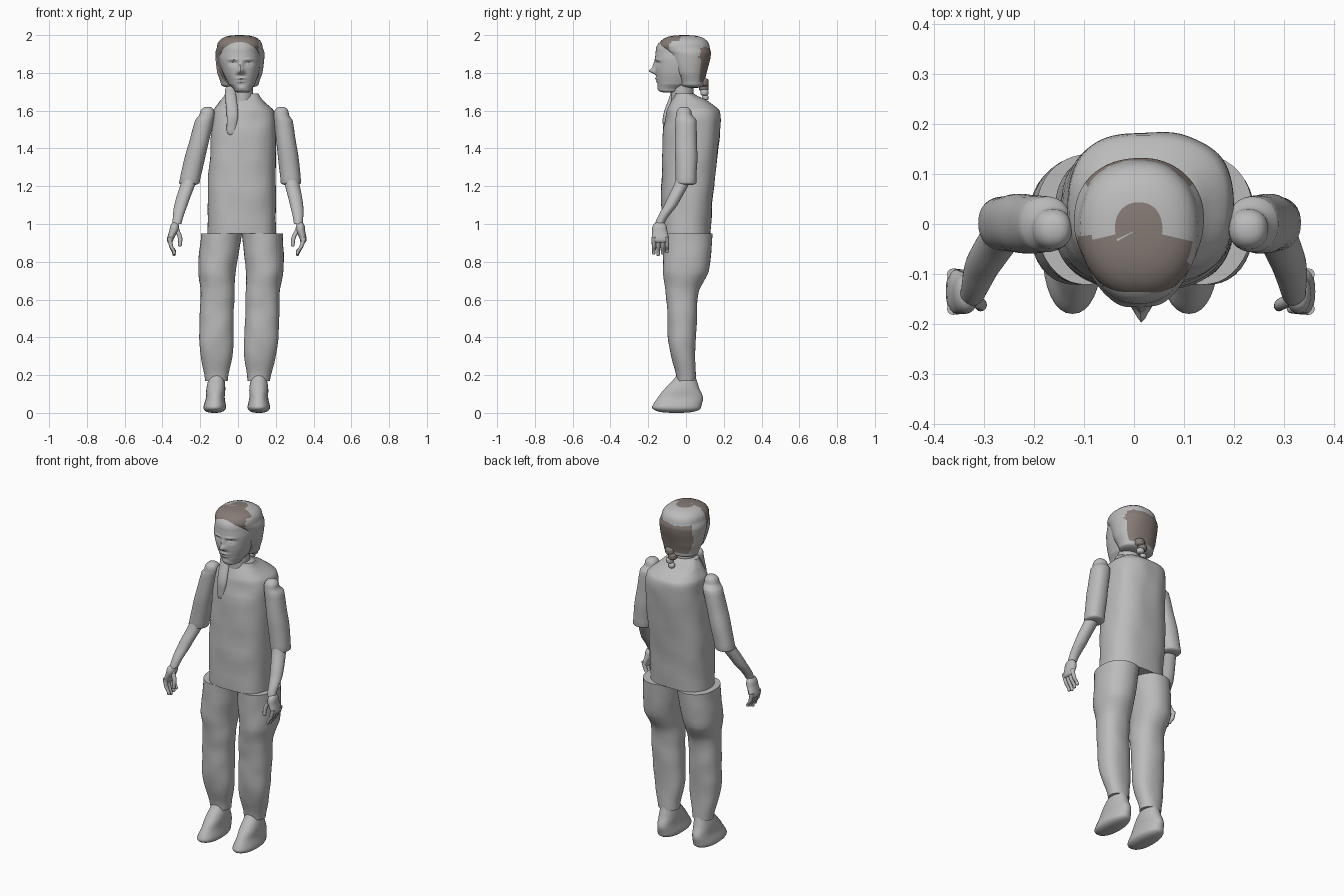
import bpy, bmesh, math
from mathutils import Vector, noise

if "Cube" in bpy.data.objects:
    bpy.data.objects.remove(bpy.data.objects["Cube"])


def material(name, red, green, blue):
    mat = bpy.data.materials.new(name)
    mat.use_nodes = True
    mat.diffuse_color = (red, green, blue, 1)
    shader = mat.node_tree.nodes["Principled BSDF"]
    shader.inputs["Base Color"].default_value = mat.diffuse_color
    return mat


grey = material("plain grey", .5, .5, .5)
brown = material("hair brown", .24, .2, .18)


def smooth_rings(rings, steps):
    """Blend the cross-sections with a Catmull-Rom curve, keeping height even."""
    result = []
    last = len(rings) - 1
    for index in range(last):
        before, start, end, after = (
            rings[min(max(index + offset, 0), last)] for offset in (-1, 0, 1, 2))
        for step in range(steps):
            t = step / steps
            ring = []
            for a, b, c, d in zip(before, start, end, after):
                ring.append(b + t * ((c - a) + t * ((a + a - 5 * b + 4 * c - d)
                            + t * (3 * b - a - 3 * c + d))) / 2)
            ring[0] = start[0] + (end[0] - start[0]) * t
            result.append(ring)
    return result + [list(rings[-1])]


def dome(ring, height, steps=6):
    """Shrinking cross-sections that round off an end, up or down."""
    z, x, y, width, depth = ring
    result = []
    for step in range(1, steps):
        angle = math.pi / 2 * step / steps
        scale = math.cos(angle) ** .7
        result.append((z + height * math.sin(angle), x, y, width * scale, depth * scale))
    result.append((z + height, x, y, width * .1, depth * .1))
    return result


def loft(name, rings, mat=grey, sides=32, steps=6, power=2.2,
         top=0, bottom=0, wrinkle=0, shape=None):
    """Skin cross-sections (z, x, y, half width, half depth), with domed ends."""
    rings = smooth_rings(rings, steps)
    if top:
        rings = rings + dome(rings[-1], top)
    if bottom:
        rings = dome(rings[0], -bottom)[::-1] + rings
    bm = bmesh.new()
    loops = []
    for z, x, y, width, depth in rings:
        loop = []
        for side in range(sides):
            angle = math.tau * side / sides
            c, s = math.cos(angle), math.sin(angle)
            point = Vector((x + width * math.copysign(abs(c) ** (2 / power), c),
                            y + depth * math.copysign(abs(s) ** (2 / power), s), z))
            point += Vector((c, s, 0)) * noise.noise(point * 10) * wrinkle
            loop.append(bm.verts.new(shape(point) if shape else point))
        loops.append(loop)
    for low, high in zip(loops, loops[1:]):
        for side in range(sides):
            following = (side + 1) % sides
            bm.faces.new((low[side], low[following], high[following], high[side]))
    bm.faces.new(loops[0])
    bm.faces.new(loops[-1])
    bmesh.ops.recalc_face_normals(bm, faces=bm.faces)
    mesh = bpy.data.meshes.new(name)
    bm.to_mesh(mesh)
    bm.free()
    mesh.materials.append(mat)
    part = bpy.data.objects.new(name, mesh)
    bpy.context.collection.objects.link(part)
    bpy.ops.object.select_all(action="DESELECT")
    part.select_set(True)
    bpy.context.view_layer.objects.active = part
    bpy.ops.object.shade_smooth_by_angle(angle=math.radians(50))
    return part


def tube(name, points, **options):
    """Round limb through (z, x, y, radius) points."""
    return loft(name, [(z, x, y, r, r) for z, x, y, r in points], power=2, **options)


def to_right(offset, pivot, lean):
    """Mirror points to the right side, with a sideways lean."""
    return lambda p: Vector((offset - p.x + (p.z - pivot) * lean, p.y, p.z))


# Shirt and neck
loft("shirt", [(.95, .02, 0, .18, .13), (1.2, .02, .01, .18, .14),
               (1.5, .03, .03, .17, .15), (1.6, .03, .04, .16, .14),
               (1.65, .02, .02, .12, .1), (1.69, .02, -.01, .09, .05)],
     sides=64, power=2.5, wrinkle=.006)
tube("neck", [(1.6, .02, -.02, .06), (1.8, .02, -.02, .06)])


def build_side(side, leg, arm):
    # Trousers and shoe
    loft(side + "_trouser_leg",
         [(.17, .11, 0, .06, .05), (.35, .12, -.02, .09, .07),
          (.5, .13, -.02, .09, .08), (.65, .13, -.02, .09, .09),
          (.75, .14, 0, .1, .12), (.95, .13, .01, .11, .13)],
         sides=40, wrinkle=.006, shape=leg)
    loft(side + "_shoe",
         [(.03, .11, -.05, .06, .13), (.08, .11, -.03, .05, .12),
          (.13, .11, -.02, .05, .09), (.2, .11, 0, .04, .05)],
         bottom=.03, shape=leg)

    # Sleeve and forearm
    loft(side + "_sleeve",
         [(1.22, .28, 0, .055, .055), (1.4, .26, 0, .053, .06),
          (1.55, .24, 0, .05, .055), (1.58, .23, -.01, .04, .04)],
         top=.04, bottom=.015, wrinkle=.004, shape=arm)
    tube(side + "_forearm",
         [(1, .32, -.14, .024), (1.1, .31, -.08, .035), (1.25, .28, -.01, .04)],
         shape=arm)

    # Hand
    loft(side + "_palm", [(.92, .345, -.135, .018, .045), (.97, .33, -.14, .025, .04)],
         sides=20, top=.04, bottom=.02, shape=arm)
    for finger in range(4):
        y = -.17 + .023 * finger
        tip = .84 + .008 * abs(finger - 1)
        tube(f"{side}_finger_{finger + 1}",
             [(tip, .315, y, .009), (.88, .335, y, .011), (.93, .35, y, .012)],
             sides=12, bottom=.01, shape=arm)
    tube(side + "_thumb",
         [(.89, .29, -.165, .01), (.93, .295, -.16, .012), (.98, .32, -.15, .014)],
         sides=12, bottom=.01, shape=arm)


build_side("left", None, None)
build_side("right", to_right(.03, .75, .06), to_right(.02, 1.2, .12))

# Face features as soft bumps: height, sideways offset, width, tallness, push
nose_centre = .015
bumps = [(1.81, 0, .015, .014, .035), (1.84, 0, .011, .02, .014),
         (1.77, 0, .026, .007, .009), (1.754, 0, .022, .006, .008),
         (1.72, 0, .025, .013, .006)]
for sign in (-1, 1):
    bumps += [(1.85, sign * .04, .02, .012, -.014), (1.846, sign * .04, .012, .006, .009),
              (1.87, sign * .04, .026, .007, .006), (1.8, sign * .016, .007, .007, .008)]


def face_shape(point):
    if point.y < -.06:
        for z, x, width, tall, push in bumps:
            across = (point.x - nose_centre - x) / width
            along = (point.z - z) / tall
            point.y -= push * math.exp(-across ** 2 - along ** 2)
    return point


loft("head", [(1.71, .025, -.085, .045, .06), (1.74, .02, -.06, .07, .09),
              (1.8, .015, -.04, .095, .12), (1.87, .01, -.024, .11, .14),
              (1.92, .01, -.02, .105, .14)],
     sides=96, steps=14, top=.07, bottom=.015, shape=face_shape)

# Hair shell: brown in front, on the crown and at the back
hair = loft("hair", [(1.74, .01, .03, .1, .07), (1.8, .01, .02, .12, .09),
                     (1.9, .01, .01, .13, .12), (1.94, .01, -.01, .12, .135)],
            sides=72, steps=10, top=.06, bottom=.02, wrinkle=.003)
hair.data.materials.append(brown)
for face in hair.data.polygons:
    x, y, z = face.center
    ragged = .015 * noise.noise(face.center * 25)
    front = y < -.025 and x < .11
    crown = z > 1.97 and math.hypot(x - nose_centre, y) < .04
    back = y > .075 + ragged and 1.75 < z < 1.93 + ragged
    face.material_index = int(front or crown or back)

# Braid at the nape, made of overlapping strands
for strand in range(4):
    radius = .03 - .004 * strand
    z = 1.75 - .027 * strand
    x = .03 + .008 * (-1) ** strand
    y = .09 + .004 * strand
    tube(f"braid_strand_{strand + 1}",
         [(z - radius / 4, x, y, radius), (z + radius / 4, x, y, radius)],
         mat=brown if strand < 2 else grey, sides=16, top=radius / 2, bottom=radius / 2)

# Loose lock lying over the chest
loft("chest_lock", [(1.5, -.035, -.11, .025, .012), (1.58, -.03, -.105, .03, .015),
                    (1.7, -.04, -.06, .03, .02)],
     sides=20, top=.03, bottom=.03)
